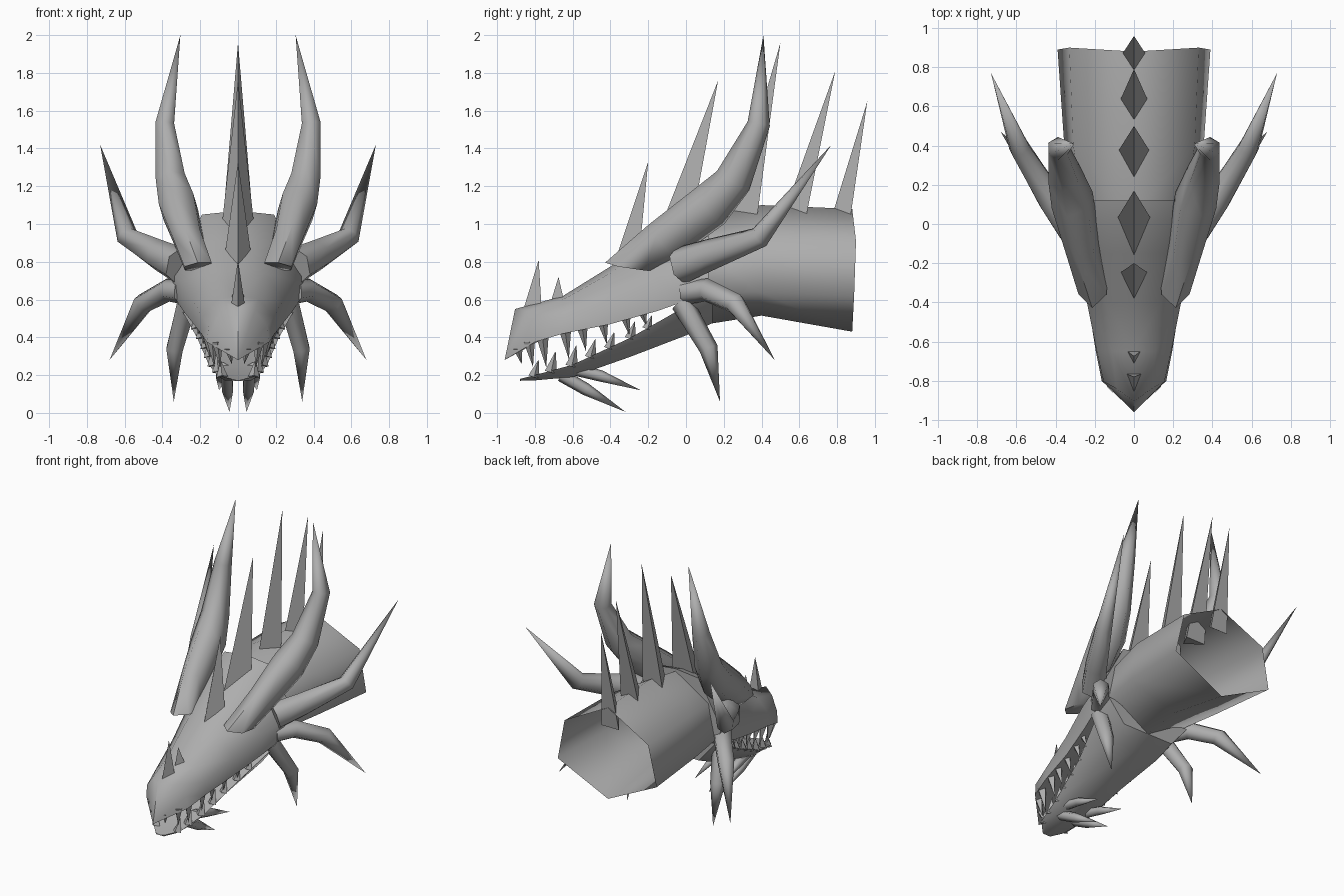
import bpy, bmesh, math
from mathutils import Vector

if "Cube" in bpy.data.objects:
    bpy.data.objects.remove(bpy.data.objects["Cube"])

mat = bpy.data.materials.new("stone_grey")
mat.diffuse_color = (0.42, 0.42, 0.42, 1)
mat.use_nodes = True
mat.node_tree.nodes["Principled BSDF"].inputs["Base Color"].default_value = mat.diffuse_color


def finish(name, bm, angle=75):
    bmesh.ops.remove_doubles(bm, verts=bm.verts, dist=0.0005)
    bmesh.ops.recalc_face_normals(bm, faces=bm.faces)
    me = bpy.data.meshes.new(name)
    bm.to_mesh(me)
    bm.free()
    ob = bpy.data.objects.new(name, me)
    bpy.context.collection.objects.link(ob)
    me.materials.append(mat)
    bpy.ops.object.select_all(action='DESELECT')
    bpy.context.view_layer.objects.active = ob
    ob.select_set(True)
    bpy.ops.object.shade_smooth_by_angle(angle=math.radians(angle))
    return ob


def loft_half(name, rows, cap_front=False, cap_back=False, angle=60):
    """Loft rows of right-half points and mirror them across x = 0."""
    bm = bmesh.new()
    for s in (1, -1):
        g = [[bm.verts.new((s * x, y, z)) for x, y, z in r] for r in rows]
        for a, b in zip(g, g[1:]):
            for i in range(len(a) - 1):
                bm.faces.new((a[i], a[i + 1], b[i + 1], b[i]))
        if cap_front:
            bm.faces.new(g[0])
        if cap_back:
            bm.faces.new(g[-1])
    return finish(name, bm, angle)


def spike(bm, path, sides=6, normal=None, up=(0, 1, 0), side=1):
    """Tapered tube through (x, y, z, radius[, sideways ratio]); last point is the tip."""
    pts = [Vector((p[0] * side, p[1], p[2])) for p in path]
    rings = []
    for i, p in enumerate(pts[:-1]):
        t = (pts[i + 1] - pts[max(i - 1, 0)]).normalized()
        if i == 0 and normal:
            t = Vector((normal[0] * side, normal[1], normal[2])).normalized()
        ref = Vector(up)
        v = (ref - t * ref.dot(t)).normalized()
        u = v.cross(t)
        r = path[i][3]
        q = path[i][4] if len(path[i]) > 4 else 1
        rings.append([bm.verts.new(p + v * r * math.cos(a) + u * r * q * math.sin(a))
                      for a in (2 * math.pi * k / sides for k in range(sides))])
    tip = bm.verts.new(pts[-1])
    bm.faces.new(rings[0])
    for a, b in zip(rings, rings[1:]):
        for k in range(sides):
            j = (k + 1) % sides
            bm.faces.new((a[k], a[j], b[j], b[k]))
    for k in range(sides):
        bm.faces.new((rings[-1][k], rings[-1][(k + 1) % sides], tip))


def pair(name, path, **kw):
    for s, label in ((1, "right"), (-1, "left")):
        bm = bmesh.new()
        spike(bm, path, side=s, **kw)
        finish(label + "_" + name, bm)


# upper head: ridge, brow, cheek, lip, palate
head = [[(0, -.905, .55), (.09, -.84, .54), (.155, -.805, .46), (.165, -.80, .375), (0, -.96, .28)]]
for y, top, brow, cheek, lip in [
        (-.65, .62, (.11, .60), (.19, .51), (.195, .42)),
        (-.40, .775, (.14, .74), (.24, .60), (.235, .47)),
        (-.15, .93, (.16, .90), (.305, .70), (.29, .54)),
        (.02, 1.03, (.18, 1.01), (.35, .73), (.33, .60)),
        (.12, 1.07, (.19, 1.05), (.36, .74), (.34, .62))]:
    head.append([(0, y, top), (brow[0], y, brow[1]), (cheek[0], y, cheek[1]),
                 (lip[0], y, lip[1]), (0, y, lip[1] + .03)])
loft_half("upper_head", head, cap_front=True, cap_back=True, angle=70)

# lower jaw: mouth floor, rim, underside edge, keel
jaw = []
for y, rim, low in [
        (-.88, (.035, .18), (.03, .17)), (-.80, (.11, .20), (.07, .172)),
        (-.60, (.155, .255), (.095, .19)), (-.30, (.215, .395), (.13, .295)),
        (0, (.31, .565), (.19, .41)), (.14, (.33, .63), (.20, .475))]:
    jaw.append([(0, y, rim[1] - .01), (rim[0], y, rim[1]), (low[0], y, low[1]), (0, y, low[1])])
loft_half("lower_jaw", jaw, cap_front=True, cap_back=True)

# open-ended neck tube
neck = [[(0, y + dy, t), (a[0], y, a[1]), (b[0], y - .01, b[1]), (0, y + dy, c)]
        for y, dy, t, a, b, c in [
            (.05, 0, 1.04, (.25, .88), (.30, .64), .46),
            (.40, 0, 1.10, (.31, .92), (.355, .64), .515),
            (.90, -.02, 1.08, (.33, .91), (.39, .62), .43)]]
loft_half("neck", neck, angle=130)

# paired horns and cheek spikes
pair("main_horn", [(.21, -.29, .775, .14, .6), (.26, -.12, .91, .12, .72),
                   (.315, .12, 1.09, .125, .88), (.355, .25, 1.23, .10, .9),
                   (.388, .385, 1.53, .06, .95), (.305, .41, 2.0)], normal=(.15, .15, 1))
pair("side_horn", [(.31, -.03, .78, .10, .9), (.42, .12, .835, .085, .9),
                   (.585, .39, .93, .06, .95), (.73, .77, 1.42)], up=(0, 0, 1))
pair("upper_cheek_spike", [(.29, .0, .64, .065), (.37, .11, .65, .062), (.50, .26, .58, .058),
                           (.68, .47, .28)], up=(0, 0, 1))
pair("lower_cheek_spike", [(.27, -.02, .58, .06), (.335, .12, .34, .05), (.34, .18, .06)])
pair("front_chin_spike", [(.06, -.66, .20, .035), (.055, -.53, .125, .033), (.045, -.32, .005)],
     up=(0, 0, 1))
pair("rear_chin_spike", [(.08, -.60, .235, .035), (.09, -.45, .195, .03), (.10, -.24, .12)],
     up=(0, 0, 1))

# three-sided ridge and snout spikes: front (y, z), rear (half width, y, z), tip (y, z)
for name, f, r, tip in [
        ("front_snout_spike", (-.86, .55), (.038, -.765, .56), (-.78, .81)),
        ("rear_snout_spike", (-.715, .59), (.04, -.645, .59), (-.675, .72)),
        ("ridge_spike_1", (-.385, .775), (.066, -.245, .865), (-.20, 1.33)),
        ("ridge_spike_2", (-.16, .92), (.085, .03, 1.0), (.17, 1.76)),
        ("ridge_spike_3", (.21, .97), (.082, .37, .99), (.50, 1.96)),
        ("ridge_spike_4", (.495, .99), (.076, .62, .96), (.79, 1.81)),
        ("ridge_spike_5", (.76, 1.0), (.068, .855, .93), (.96, 1.65))]:
    bm = bmesh.new()
    b = [bm.verts.new(p) for p in ((0, *f), r, (-r[0], r[1], r[2]))]
    t = bm.verts.new((0, *tip))
    bm.faces.new(b)
    for k in range(3):
        bm.faces.new((b[k], b[(k + 1) % 3], t))
    finish(name, bm, 30)


def along(line, y):
    """Interpolate (x, z) at depth y on a polyline of (x, y, z)."""
    for a, b in zip(line, line[1:]):
        if a[1] <= y <= b[1]:
            f = (y - a[1]) / (b[1] - a[1])
            return a[0] + f * (b[0] - a[0]), a[2] + f * (b[2] - a[2])


# staggered teeth following the lip and the jaw rim: (depth, length)
lip = [(.0, -.96, .28)] + [r[3] for r in head]
rim = [r[1] for r in jaw]
upper, lower = bmesh.new(), bmesh.new()
for s in (1, -1):
    for y, h in [(-.88, .07), (-.82, .12), (-.75, .15), (-.63, .14), (-.54, .115),
                 (-.43, .10), (-.31, .085), (-.22, .06)]:
        x, z = along(lip, y)
        spike(upper, [(x - .035, y - .01, z + .015, .018 + .1 * h), (x - .05, y + .01, z - h)],
              sides=4, side=s)
    for y, h in [(-.79, .08), (-.70, .10), (-.59, .10), (-.49, .085), (-.39, .075),
                 (-.28, .08), (-.19, .06)]:
        x, z = along(rim, y)
        spike(lower, [(x - .028, y - .015, z - .012, .02 + .13 * h), (x - .02, y + .01, z + h)],
              sides=4, side=s)
finish("upper_teeth", upper, 30)
finish("lower_teeth", lower, 30)
